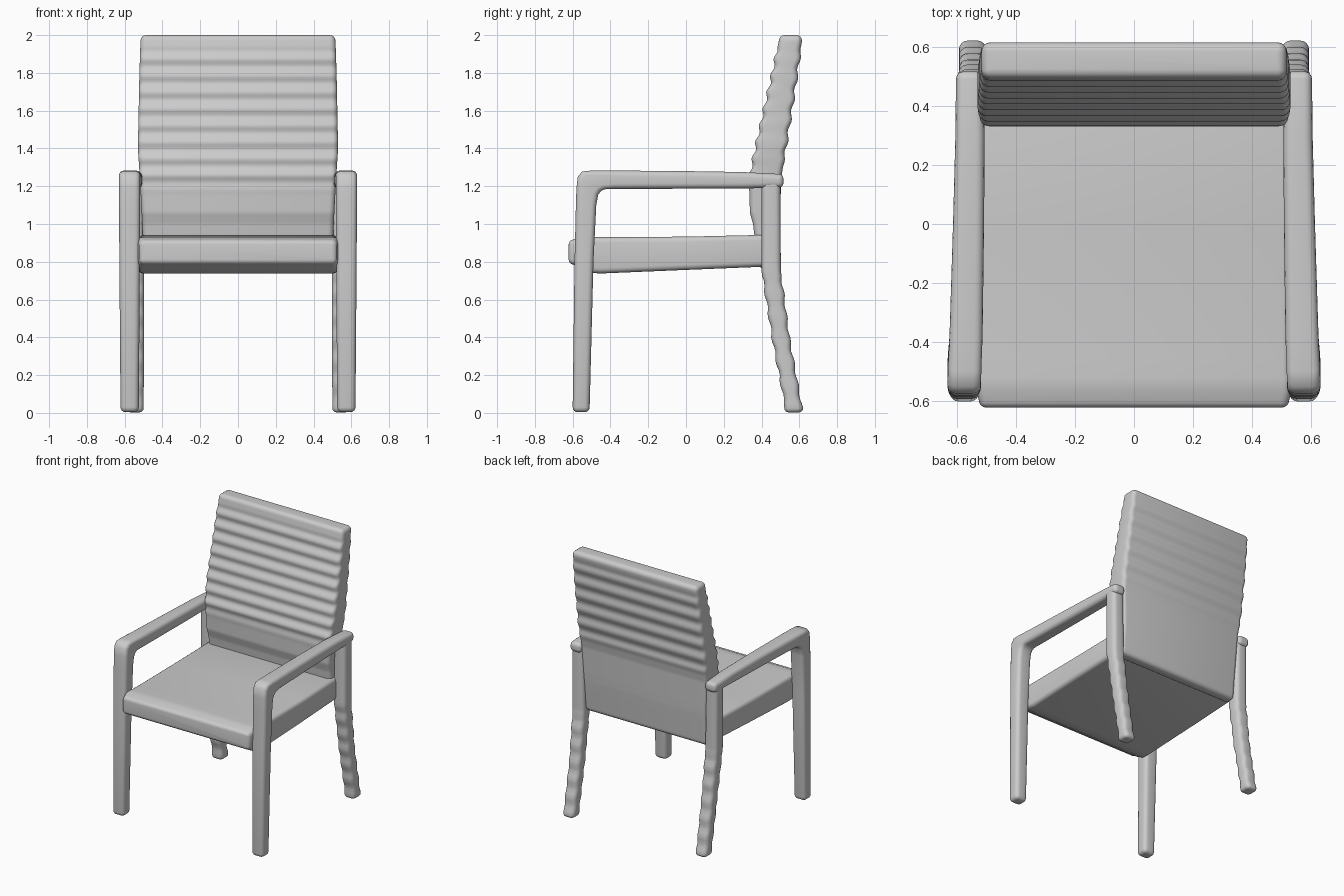
import bpy, bmesh, math
from mathutils import Vector

if "Cube" in bpy.data.objects:
    bpy.data.objects.remove(bpy.data.objects["Cube"])


def lerp(table, t):
    """Interpolate rows of (t, value, value, ...)."""
    if t <= table[0][0]:
        return table[0][1:]
    for a, b in zip(table, table[1:]):
        if t <= b[0]:
            k = (t - a[0]) / (b[0] - a[0])
            return tuple(p + (q - p) * k for p, q in zip(a[1:], b[1:]))
    return table[-1][1:]


def loft(name, sections, r, end, mirror=False):
    """Skin rounded rectangles (side a (y,z), side b (y,z), x0, x1), with rounded ends."""
    secs = []
    for a, b, x0, x1 in sections:
        a, b = Vector((0, *a)), Vector((0, *b))
        mid = (a + b) / 2 + Vector(((x0 + x1) / 2, 0, 0))
        secs.append((mid, (b - a).normalized(), (x1 - x0) / 2, (b - a).length / 2, r))

    def cap(s, nxt):
        d = s[0] - nxt[0]
        d = (d - s[1] * d.dot(s[1]))
        d.x = 0
        d.normalize()
        out = []
        for i in range(1, 5):
            t = math.pi / 2 * i / 4
            k = end * (1 - math.cos(t))
            out.append((s[0] + d * end * math.sin(t), s[1], s[2] - k, s[3] - k, max(r - k, .004)))
        return out

    secs = cap(secs[0], secs[1])[::-1] + secs + cap(secs[-1], secs[-2])
    bm = bmesh.new()
    rings = []
    for c, v, hx, hv, rad in secs:
        rad = min(rad, hx * .95, hv * .95)
        ring = []
        for q, (sx, sv) in enumerate(((1, 1), (-1, 1), (-1, -1), (1, -1))):
            for i in range(5):
                t = math.pi / 2 * (q + i / 4)
                px = sx * (hx - rad) + rad * math.cos(t)
                pv = sv * (hv - rad) + rad * math.sin(t)
                ring.append(bm.verts.new(c + Vector((px, 0, 0)) + v * pv))
        rings.append(ring)
    n = len(rings[0])
    for p, q in zip(rings, rings[1:]):
        for i in range(n):
            bm.faces.new((p[i], p[(i + 1) % n], q[(i + 1) % n], q[i]))
    bm.faces.new(rings[0])
    bm.faces.new(rings[-1])
    bmesh.ops.recalc_face_normals(bm, faces=bm.faces[:])
    me = bpy.data.meshes.new(name)
    bm.to_mesh(me)
    bm.free()
    ob = bpy.data.objects.new(name, me)
    bpy.context.collection.objects.link(ob)
    if mirror:
        ob.modifiers.new("Mirror", 'MIRROR').use_mirror_merge = False
    bpy.ops.object.select_all(action='DESELECT')
    ob.select_set(True)
    bpy.context.view_layer.objects.active = ob
    bpy.ops.object.shade_smooth_by_angle(angle=math.radians(50))
    return ob


# Front legs running up and bending into the armrests
loft("front_leg_and_armrest", [
    ((-.600, .03), (-.510, .03), .525, .622),
    ((-.590, .80), (-.490, .80), .520, .628),
    ((-.583, 1.10), (-.475, 1.10), .518, .630),
    ((-.580, 1.19), (-.465, 1.155), .518, .630),
    ((-.573, 1.25), (-.450, 1.175), .518, .630),
    ((-.550, 1.278), (-.435, 1.182), .517, .630),
    ((-.500, 1.283), (-.420, 1.185), .516, .629),
    ((-.380, 1.283), (-.380, 1.185), .512, .624),
    ((0, 1.280), (0, 1.187), .507, .612),
    ((.300, 1.275), (.300, 1.188), .505, .604),
    ((.490, 1.265), (.490, 1.192), .510, .602),
], .028, .026, mirror=True)

# Rear legs, splayed backwards with a light ripple
leg = [(.0, .530, .620, .500, .592), (.4, .455, .548, .497, .592),
       (.75, .400, .502, .497, .598), (1.25, .400, .500, .505, .600)]
secs = []
for i in range(49):
    z = .025 + 1.2 * i / 48
    f, b, x0, x1 = lerp(leg, z)
    w = .005 * math.sin(z * 2 * math.pi / .12) if z < .75 else 0
    secs.append(((f - w, z), (b + w, z), x0, x1))
loft("rear_leg", secs, .03, .022, mirror=True)

# Seat with a rounded nose projecting ahead of the legs
loft("seat", [
    ((-.595, .785), (-.595, .918), -.525, .525),
    ((-.565, .765), (-.565, .930), -.532, .532),
    ((-.520, .742), (-.520, .932), -.532, .532),
    ((-.450, .738), (-.450, .930), -.530, .530),
    ((0, .757), (0, .933), -.530, .530),
    ((.440, .775), (.440, .943), -.525, .525),
], .028, .026)

# Backrest with horizontal ribs above a plain lumbar pad
back = [(.78, .390, .475, .505), (.94, .362, .490, .505), (1.0, .355, .495, .507),
        (1.06, .338, .498, .510), (1.25, .335, .505, .520), (1.4, .365, .530, .530),
        (1.6, .410, .562, .526), (1.8, .455, .592, .522), (2.0, .498, .618, .515)]
secs = []
for i in range(121):
    z = .79 + 1.18 * i / 120
    f, b, hw = lerp(back, z)
    fade = max(0, min(1, (z - 1.15) / .12, (1.95 - z) / .05))
    wf = .007 * fade * math.sin((z - 1.15) * 2 * math.pi / .088)
    fade = max(0, min(1, (z - 1.3) / .05, (1.95 - z) / .05))
    wb = .006 * fade * math.sin((z - 1.3) * 2 * math.pi / .11)
    secs.append(((f - wf, z), (b + wb, z), -hw, hw))
loft("backrest", secs, .03, .03)
